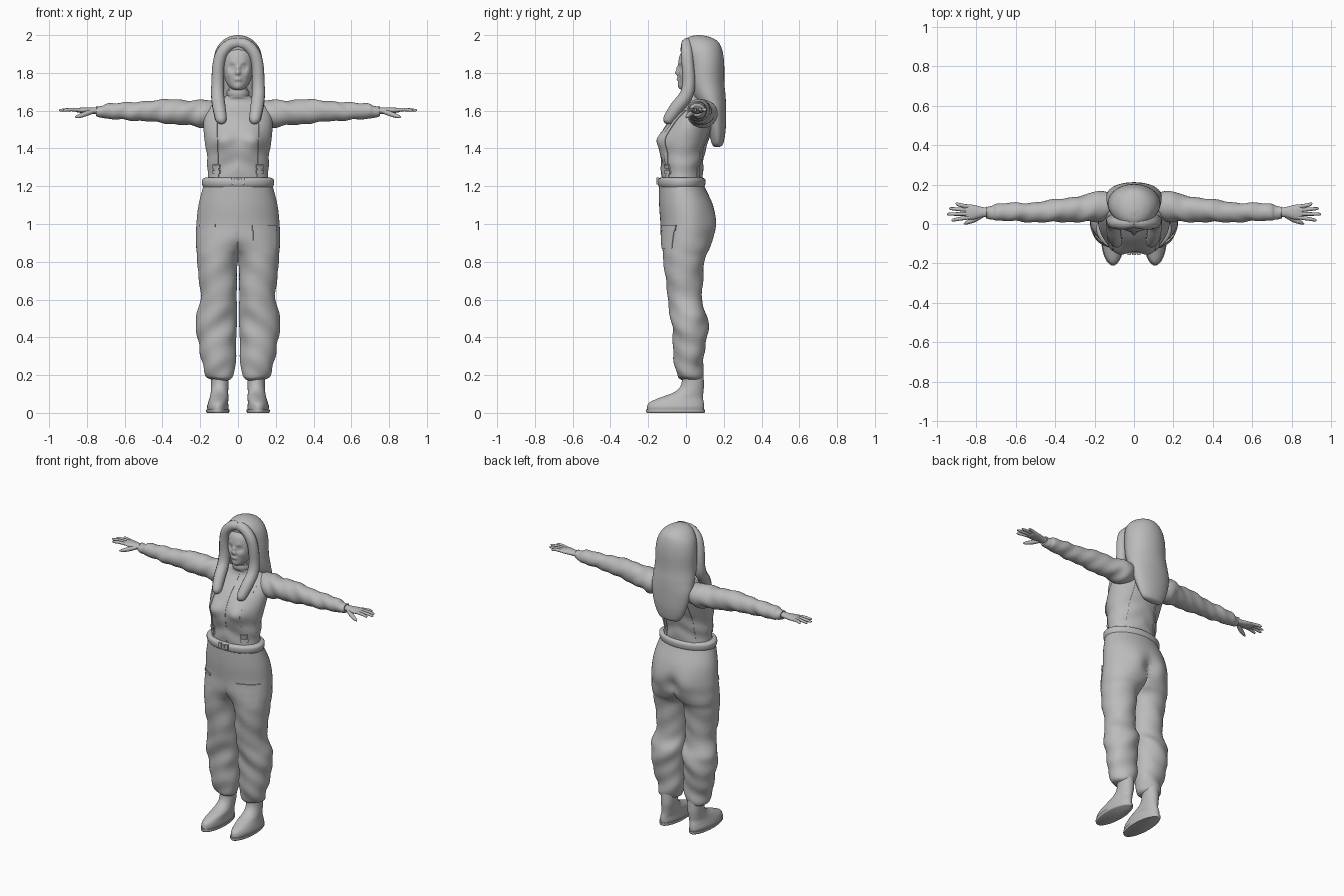
import bpy, bmesh, math
from mathutils import Vector

cube = bpy.data.objects.get("Cube")
if cube:
    bpy.data.objects.remove(cube, do_unlink=True)

grey = bpy.data.materials.new("plain grey")
grey.use_nodes = True
grey.diffuse_color = (0.5, 0.5, 0.5, 1)
grey.node_tree.nodes["Principled BSDF"].inputs["Base Color"].default_value = grey.diffuse_color


def spline(rows, steps):
    """Smooth interpolation through rows of numbers."""
    out = []
    for i in range(len(rows) - 1):
        a, b, c, d = (rows[min(max(k, 0), len(rows) - 1)] for k in range(i - 1, i + 3))
        for s in range(steps):
            t = s / steps
            out.append([q + t * (r - p) / 2 + t * t * (p - 2.5 * q + 2 * r - w / 2)
                        + t ** 3 * (1.5 * (q - r) + (w - p) / 2)
                        for p, q, r, w in zip(a, b, c, d)])
    return out + [list(rows[-1])]


def activate(ob):
    bpy.ops.object.select_all(action='DESELECT')
    ob.select_set(True)
    bpy.context.view_layer.objects.active = ob


def finish(ob, mirror=False, angle=50):
    if mirror:
        mod = ob.modifiers.new("mirror", 'MIRROR')
        mod.merge_threshold = 0.0005
    activate(ob)
    bpy.ops.object.convert(target='MESH')
    ob = bpy.context.object
    bpy.ops.object.shade_smooth_by_angle(angle=math.radians(angle))
    ob.data.materials.clear()
    ob.data.materials.append(grey)
    return ob


def from_bmesh(name, bm):
    bmesh.ops.recalc_face_normals(bm, faces=bm.faces)
    me = bpy.data.meshes.new(name)
    bm.to_mesh(me)
    bm.free()
    ob = bpy.data.objects.new(name, me)
    bpy.context.collection.objects.link(ob)
    return ob


def loft(name, rows, axis='z', sides=40, steps=6, mirror=False, half=False, shape=None):
    """Skin over ellipses; a row is position, two centres, two radii."""
    bm = bmesh.new()
    rings = []
    for pos, c1, c2, r1, r2 in spline(rows, steps):
        ring = []
        for k in range(sides):
            t = math.tau * k / sides
            u, v = c1 + max(r1, .002) * math.cos(t), c2 + max(r2, .002) * math.sin(t)
            if half:
                u = max(u, 0)
            ring.append(bm.verts.new((u, v, pos) if axis == 'z' else (pos, u, v)))
        rings.append(ring)
    for a, b in zip(rings, rings[1:]):
        for k in range(sides):
            n = (k + 1) % sides
            bm.faces.new((a[k], a[n], b[n], b[k]))
    bm.faces.new(rings[0])
    bm.faces.new(rings[-1])
    bmesh.ops.recalc_face_normals(bm, faces=bm.faces)
    if half:
        inner = [f for f in bm.faces if all(v.co.x < .0001 for v in f.verts)]
        bmesh.ops.delete(bm, geom=inner, context='FACES')
    bm.normal_update()
    if shape:
        moves = [(v, shape(v.co, v.normal)) for v in bm.verts]
        for v, m in moves:
            v.co += m
            if half and v.co.x < .002:
                v.co.x = max(v.co.x, 0)
    return finish(from_bmesh(name, bm), mirror)


def bump(co, centre, radius, push):
    """Soft push around a centre, mirrored in x."""
    d = (Vector((abs(co.x), co.y, co.z)) - Vector(centre)).length / radius
    return Vector(push) * math.exp(-d * d)


def tube(name, points, width, mirror=True, squash=1):
    """Tapered round strand; a point is x, y, z, radius factor."""
    cu = bpy.data.curves.new(name, 'CURVE')
    cu.dimensions = '3D'
    cu.bevel_depth = width
    cu.bevel_resolution = 3
    cu.use_fill_caps = True
    pts = spline(points, 5)
    sp = cu.splines.new('POLY')
    sp.points.add(len(pts) - 1)
    for p, (x, y, z, r) in zip(sp.points, pts):
        p.co = (x, y, z, 1)
        p.radius = max(r, .05)
    ob = bpy.data.objects.new(name, cu)
    bpy.context.collection.objects.link(ob)
    return finish(ob, mirror)


def plate(name, target, x0, x1, z0, z1, front=True, lift=.006, mirror=False, slant=0):
    """Thin patch laid on a surface, seen from the front or back."""
    bm = bmesh.new()
    s = -1 if front else 1
    nx, nz = 6, max(4, int((z1 - z0) / .012))
    grid = []
    for j in range(nz + 1):
        for i in range(nx + 1):
            z = z0 + (z1 - z0) * j / nz
            x = x0 + (x1 - x0) * i / nx + slant * j / nz
            hit, loc, _, _ = target.ray_cast(Vector((x, s, z)), Vector((0, -s, 0)))
            grid.append(bm.verts.new(loc if hit else (x, s * .1, z)))
    w = nx + 1
    for j in range(nz):
        for i in range(nx):
            bm.faces.new([grid[k] for k in (j * w + i, j * w + i + 1, (j + 1) * w + i + 1, (j + 1) * w + i)])
    ob = from_bmesh(name, bm)
    mod = ob.modifiers.new("thickness", 'SOLIDIFY')
    mod.thickness = lift * 2
    mod.offset = 0
    return finish(ob, mirror, 35)


# Shirt with chest and waist folds
def shirt_shape(co, n):
    fold = .004 * math.sin(co.z * 55 + abs(co.x) * 30) * max(0, 1 - abs(co.z - 1.32) / .14)
    return bump(co, (.085, -.13, 1.44), .06, (0, -.033, 0)) + n * fold

shirt = loft("shirt", [(1.2, 0, -.02, .165, .105), (1.3, 0, -.02, .16, .11), (1.4, 0, -.015, .17, .12),
                       (1.47, 0, 0, .18, .13), (1.55, 0, .035, .182, .12), (1.62, 0, .075, .165, .088),
                       (1.655, 0, .075, .11, .07), (1.68, 0, .05, .06, .055), (1.735, 0, .04, .05, .05)],
             sides=64, shape=shirt_shape)
loft("collar", [(1.675, 0, .045, .056, .056), (1.69, 0, .043, .06, .058), (1.71, 0, .04, .055, .054)], steps=3)


# Sleeves with soft creases
def sleeve_shape(co, n):
    return n * .005 * math.sin(co.x * 50 + co.z * 45 + co.y * 25) * math.sin(co.x * 19)

loft("sleeves", [(.08, .09, 1.59, .05, .05), (.17, .09, 1.583, .078, .073), (.24, .08, 1.587, .068, .068),
                 (.36, .07, 1.595, .06, .064), (.5, .06, 1.598, .05, .053), (.6, .06, 1.596, .047, .045),
                 (.69, .06, 1.597, .042, .041), (.715, .06, 1.597, .034, .032), (.75, .06, 1.6, .032, .028)],
     axis='x', sides=32, mirror=True, shape=sleeve_shape)

# Hands
loft("palms", [(.73, .06, 1.6, .022, .018), (.77, .06, 1.6, .026, .017), (.82, .06, 1.602, .038, .015),
               (.85, .062, 1.602, .036, .011), (.86, .062, 1.602, .03, .006)], axis='x', sides=20, steps=4, mirror=True)
for finger, start, end, reach in (("index", .034, .02, .925), ("middle", .052, .05, .945),
                                  ("ring", .07, .078, .935), ("little", .088, .103, .905)):
    tube(finger + "_fingers", [(.83, start, 1.603, 1), (.88, (start + end) / 2, 1.606, 1),
                               (reach - .006, end, 1.602, .75), (reach, end, 1.601, .2)], .0095)
tube("thumbs", [(.77, .045, 1.597, 1.2), (.81, .022, 1.582, 1.2), (.845, .008, 1.57, .9), (.863, 0, 1.565, .2)], .011)


# Trousers
def trouser_shape(co, n):
    low = max(0, min(1, (.95 - co.z) / .3))
    fold = n * low * .006 * math.sin(co.z * 38 + co.x * 30) * math.sin(co.z * 13 + co.y * 18)
    fold.x *= min(1, abs(co.x) * 30)
    seat = bump(co, (.095, .15, 1.0), .08, (0, .016, 0)) + bump(co, (0, .15, .97), .05, (0, -.025, 0))
    return fold + seat

trousers = loft("trousers", [(.175, .1, .02, .045, .045), (.195, .1, .018, .072, .066), (.27, .1, .015, .088, .078),
                             (.4, .113, .02, .104, .09), (.5, .113, .018, .108, .098), (.6, .103, -.005, .097, .09),
                             (.8, .108, -.01, .107, .108), (.87, .085, 0, .137, .125), (.93, .035, .005, .187, .138),
                             (1, 0, .01, .22, .145), (1.1, 0, 0, .209, .142), (1.2, 0, -.022, .184, .12),
                             (1.24, 0, -.024, .175, .115)],
                sides=64, steps=7, mirror=True, half=True, shape=trouser_shape)
loft("waistband", [(1.195, 0, -.023, .183, .119), (1.21, 0, -.024, .19, .126),
                   (1.235, 0, -.024, .19, .126), (1.245, 0, -.024, .175, .113)], sides=56, steps=3)

# Pockets and seams
plate("left_thigh_pocket", trousers, .08, .195, .87, .985, lift=.004)
plate("left_pocket_flap", trousers, .075, .2, .965, .995, lift=.007)
plate("right_pocket_flap", trousers, -.2, -.12, .985, 1.0, lift=.005)
plate("shirt_placket", shirt, -.008, .008, 1.25, 1.66, lift=.002)

# Braces, buckles and belt clasp
plate("front_braces", shirt, .1, .122, 1.24, 1.6, lift=.004, mirror=True, slant=.012)
plate("back_braces", shirt, .09, .112, 1.24, 1.6, front=False, lift=.004, mirror=True, slant=-.02)
for level in (1.275, 1.305):
    plate("brace_buckles", shirt, .094, .13, level - .01, level + .01, lift=.009, mirror=True)
for x in (-.025, 0, .025):
    bpy.ops.mesh.primitive_cube_add(size=1, location=(x, -.15, 1.228))
    clasp = bpy.context.object
    clasp.name = "belt_clasp"
    clasp.scale = (.018, .012, .036 if x else .02)
    finish(clasp)

# Boots and soles
loft("boots", [(.004, .105, -.055, .052, .148), (.03, .107, -.055, .057, .151), (.055, .105, -.05, .053, .144),
               (.08, .1, -.025, .05, .115), (.11, .098, .015, .046, .077), (.15, .096, .035, .046, .06),
               (.22, .096, .035, .048, .056)], steps=4, mirror=True)
loft("soles", [(0, .106, -.055, .057, .152), (.006, .107, -.055, .061, .156), (.018, .107, -.055, .061, .156)],
     steps=2, mirror=True)


# Head with sculpted face
def face_shape(co, n):
    out = Vector()
    for centre, radius, push in (((0, -.045, 1.8), .013, -.02), ((0, -.045, 1.825), .012, -.01),
                                 ((.033, -.035, 1.83), .018, .012), ((0, -.04, 1.767), .014, -.009),
                                 ((.012, -.04, 1.763), .01, -.005), ((0, -.03, 1.755), .008, .004),
                                 ((0, -.015, 1.73), .025, -.016), ((.045, -.015, 1.795), .024, -.006),
                                 ((.03, -.04, 1.852), .016, -.004), ((.033, -.036, 1.83), .008, -.006)):
        out += bump(co, centre, radius, (0, push, 0))
    return out

loft("head", [(1.708, 0, .02, .012, .02), (1.717, 0, .015, .035, .04), (1.75, 0, .03, .063, .066),
              (1.8, 0, .04, .078, .081), (1.85, 0, .045, .083, .086), (1.9, 0, .05, .078, .08),
              (1.94, 0, .055, .05, .05)], sides=96, steps=10, shape=face_shape)

# Long hair
loft("back_hair", [(1.408, 0, .165, .03, .012), (1.425, 0, .167, .075, .03), (1.5, 0, .163, .112, .047),
                   (1.6, 0, .15, .136, .062), (1.67, 0, .125, .14, .085), (1.75, 0, .105, .135, .098),
                   (1.85, 0, .1, .132, .102), (1.92, 0, .09, .118, .102), (1.965, 0, .08, .088, .09),
                   (1.99, 0, .07, .05, .055), (2, 0, .067, .01, .01)], sides=48)
tube("front_locks", [(0, .01, 1.958, .95), (.045, .004, 1.948, 1), (.085, .005, 1.905, 1.05), (.104, .01, 1.84, 1.05),
                     (.108, .015, 1.75, 1.1), (.108, 0, 1.68, 1.15), (.1, -.05, 1.615, 1.15),
                     (.09, -.088, 1.56, 1), (.086, -.1, 1.54, .7), (.085, -.104, 1.53, .2)], .031)
